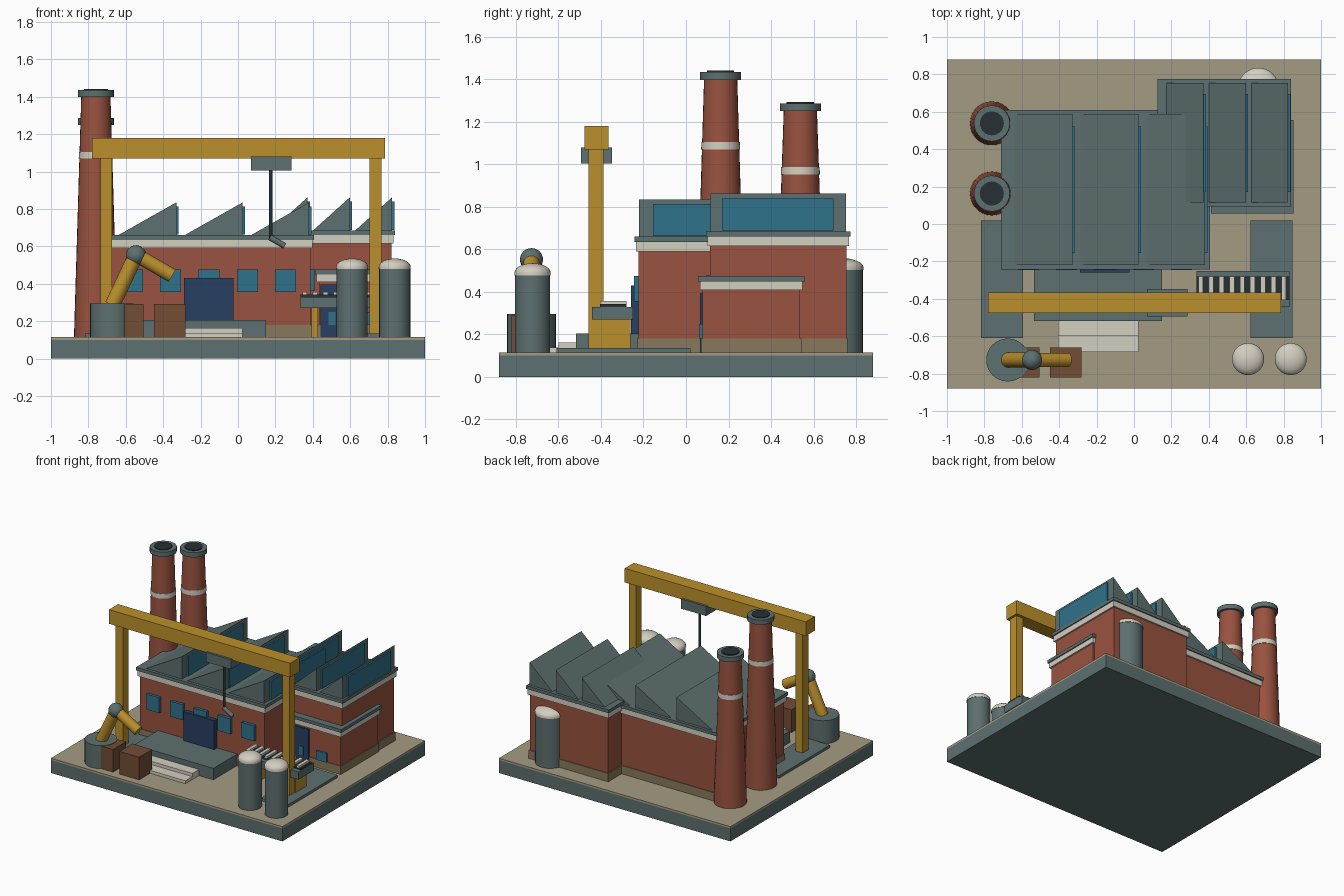
import bpy, bmesh, math
from mathutils import Vector

if "Cube" in bpy.data.objects:
    bpy.data.objects.remove(bpy.data.objects["Cube"])

COLOURS = {
    "steel": (0.11, 0.16, 0.16), "brick": (0.32, 0.085, 0.05), "cream": (0.65, 0.62, 0.53),
    "paving": (0.37, 0.33, 0.23), "plinth": (0.25, 0.19, 0.11), "glass": (0.03, 0.17, 0.26),
    "navy": (0.02, 0.05, 0.12), "dark": (0.02, 0.03, 0.035), "crate": (0.17, 0.075, 0.035),
    "yellow": (0.5, 0.28, 0.025),
}
MATS = {}
for key, rgb in COLOURS.items():
    MATS[key] = bpy.data.materials.new(key)
    MATS[key].diffuse_color = (*rgb, 1)


def finish(name, bm, mat, smooth=False):
    bmesh.ops.recalc_face_normals(bm, faces=bm.faces)
    mesh = bpy.data.meshes.new(name)
    bm.to_mesh(mesh)
    bm.free()
    mesh.materials.append(MATS[mat])
    ob = bpy.data.objects.new(name, mesh)
    bpy.context.collection.objects.link(ob)
    if smooth:
        bpy.ops.object.select_all(action='DESELECT')
        ob.select_set(True)
        bpy.context.view_layer.objects.active = ob
        bpy.ops.object.shade_smooth_by_angle(angle=math.radians(35))
    return ob


def box(name, x, y, z, mat):
    """Box from (min, max) ranges."""
    bm = bmesh.new()
    bmesh.ops.create_cube(bm, size=1)
    for v in bm.verts:
        v.co = [(r[0] + r[1]) / 2 + c * (r[1] - r[0]) for r, c in zip((x, y, z), v.co)]
    return finish(name, bm, mat)


def lathe(name, x, y, profile, mat, n=32):
    """Solid of revolution from (radius, z) points; ends are capped."""
    bm = bmesh.new()
    rings = [[bm.verts.new((x + r * math.cos(2 * math.pi * i / n),
                            y + r * math.sin(2 * math.pi * i / n), z)) for i in range(n)]
             for r, z in profile]
    for a, b in zip(rings, rings[1:]):
        for i in range(n):
            j = (i + 1) % n
            bm.faces.new((a[i], a[j], b[j], b[i]))
    bm.faces.new(rings[0])
    bm.faces.new(rings[-1])
    return finish(name, bm, mat, True)


def rod(name, p, q, r, mat, n=20):
    """Cylinder between two points."""
    p, q = Vector(p), Vector(q)
    bm = bmesh.new()
    bmesh.ops.create_cone(bm, cap_ends=True, segments=n, radius1=r, radius2=r, depth=(q - p).length)
    rot = (q - p).to_track_quat('Z', 'Y')
    for v in bm.verts:
        v.co = rot @ v.co + (p + q) / 2
    return finish(name, bm, mat, True)


def grow(r, d):
    return (r[0] - d, r[1] + d)


def building(name, x, y, wall_top, band_top, roof_top):
    """Brick block with plinth, cream band and roof slab."""
    box(name + "_plinth", grow(x, .006), grow(y, .006), (.115, .18), "plinth")
    box(name + "_walls", x, y, (.18, wall_top), "brick")
    box(name + "_band", grow(x, .012), grow(y, .012), (wall_top, band_top), "cream")
    box(name + "_roof_slab", grow(x, .02), grow(y, .02), (band_top, roof_top), "steel")


def sawtooth(name, x0, x1, y, z0, z1, glass_y):
    """Wedge roof with glazing on its upright side."""
    bm = bmesh.new()
    f = bm.faces.new([bm.verts.new((a, y[0], b)) for a, b in ((x0, z0), (x1, z0), (x1, z1))])
    ext = bmesh.ops.extrude_face_region(bm, geom=[f])
    vs = [v for v in ext["geom"] if isinstance(v, bmesh.types.BMVert)]
    bmesh.ops.translate(bm, verts=vs, vec=(0, y[1] - y[0], 0))
    finish(name, bm, "steel")
    box(name + "_glazing", (x1 - .005, x1 + .012), glass_y, (z0 + .003, z1 - .022), "glass")


# Ground slab
box("base", (-1, 1), (-.88, .88), (0, .10), "steel")
box("paving", (-1, 1), (-.88, .88), (.10, .115), "paving")

# Brick buildings
building("main_hall", (-.69, .387), (-.223, .59), .59, .635, .66)
building("rear_hall", (.145, .82), (.113, .755), .615, .66, .685)
building("side_office", (.432, .832), (.077, .537), .41, .45, .475)

# Sawtooth roofs
for i in range(3):
    x = -.64 + .355 * i
    sawtooth(f"main_roof_tooth_{i}", x, x + .31, (-.22, .588), .66, .835, (-.155, .52))
    x = .175 + .226 * i
    sawtooth(f"rear_roof_tooth_{i}", x, x + .197, (.115, .753), .685, .862, (.17, .695))

# Doors and windows
for i in range(5):
    x = -.565 + .205 * i
    box(f"main_window_{i}", (x - .056, x + .056), (-.245, -.22), (.355, .475), "glass")
box("main_door", (-.29, -.025), (-.258, -.22), (.2, .43), "navy")
box("rear_window", (.30, .41), (.095, .12), (.36, .48), "glass")
box("office_door", (.44, .565), (.066, .08), (.115, .395), "navy")
box("office_window", (.63, .72), (.062, .08), (.18, .25), "glass")
box("office_window_left", (.485, .52), (.062, .08), (.18, .25), "glass")

# Loading dock with steps
box("loading_dock", (-.535, .15), (-.518, -.223), (.115, .205), "steel")
box("lower_step", (-.405, .025), (-.685, -.6), (.115, .138), "cream")
box("upper_step", (-.405, .025), (-.6, -.518), (.115, .163), "cream")

# Chimneys
for i, (y, top, band) in enumerate(((.163, 1.435, 1.087), (.538, 1.287, .97))):
    x, base_r, top_r = -.76, .117, .078
    lathe(f"chimney_{i}", x, y, [(base_r, .115), (top_r, top - .03)], "brick", 28)
    r = base_r + (top_r - base_r) * (band - .115) / (top - .145)
    lathe(f"chimney_band_{i}", x, y, [(r + .004, band - .018), (r + .003, band + .018)], "cream", 28)
    lathe(f"chimney_rim_{i}", x, y, [(.096, top - .037), (.096, top)], "steel", 28)
    lathe(f"chimney_mouth_{i}", x, y, [(.064, top - .01), (.064, top + .006)], "dark", 28)

# Storage silos with shallow domes
for i, (x, y, r, h) in enumerate(((.61, -.722, .083, .49), (.838, -.722, .083, .49),
                                  (.665, .725, .107, .515))):
    lathe(f"silo_{i}", x, y, [(r, .115), (r, h)], "steel")
    dome = [(r * 1.03 * math.cos(a * math.pi / 12), h + .045 * math.sin(a * math.pi / 12))
            for a in range(6)] + [(.001, h + .045)]
    lathe(f"silo_dome_{i}", x, y, [(r * 1.03, h - .012)] + dome, "cream")

# Gantry crane
for side, x in (("left", -.705), ("right", .735)):
    box(f"gantry_pad_{side}", (x - .112, x + .112), (-.61, .02), (.115, .135), "steel")
    box(f"gantry_leg_{side}", (x - .031, x + .031), (-.458, -.388), (.135, 1.075), "yellow")
box("gantry_beam", (-.78, .785), (-.477, -.365), (1.07, 1.18), "yellow")
box("trolley", (.07, .285), (-.494, -.348), (1.005, 1.08), "steel")
rod("hoist_cable", (.175, -.42, .64), (.175, -.42, 1.01), .009, "dark", 12)
rod("hoist_hook", (.17, -.42, .648), (.25, -.42, .602), .016, "steel", 12)

# Conveyor
box("conveyor_bed", (.335, .832), (-.443, -.25), (.27, .33), "steel")
box("conveyor_belt", (.335, .832), (-.405, -.28), (.33, .342), "dark")
for i in range(9):
    x = .357 + .0555 * i
    box(f"conveyor_slat_{i}", (x - .013, x + .013), (-.405, -.28), (.342, .357), "cream")
for side, x in (("left", .41), ("right", .755)):
    box(f"conveyor_leg_{side}", (x - .018, x + .018), (-.395, -.26), (.115, .27), "yellow")

# Robot arm
AY = -.727
lathe("robot_base", -.675, AY, [(.115, .115), (.115, .295)], "steel")
rod("robot_lower_arm", (-.672, AY, .285), (-.545, AY, .555), .041, "yellow")
rod("robot_forearm", (-.545, AY, .555), (-.352, AY, .443), .038, "yellow")
bm = bmesh.new()
bmesh.ops.create_uvsphere(bm, u_segments=24, v_segments=14, radius=.054)
bmesh.ops.translate(bm, verts=bm.verts, vec=(-.545, AY, .552))
finish("robot_joint", bm, "steel", True)

# Crates
for i, x in enumerate((-.59, -.365)):
    box(f"crate_{i}", (x - .085, x + .085), (-.82, -.66), (.115, .292), "crate")

for m in bpy.data.materials:
    if m.users and not m.is_grease_pencil:
        m.use_nodes = True
        m.node_tree.nodes["Principled BSDF"].inputs["Base Color"].default_value = m.diffuse_color
